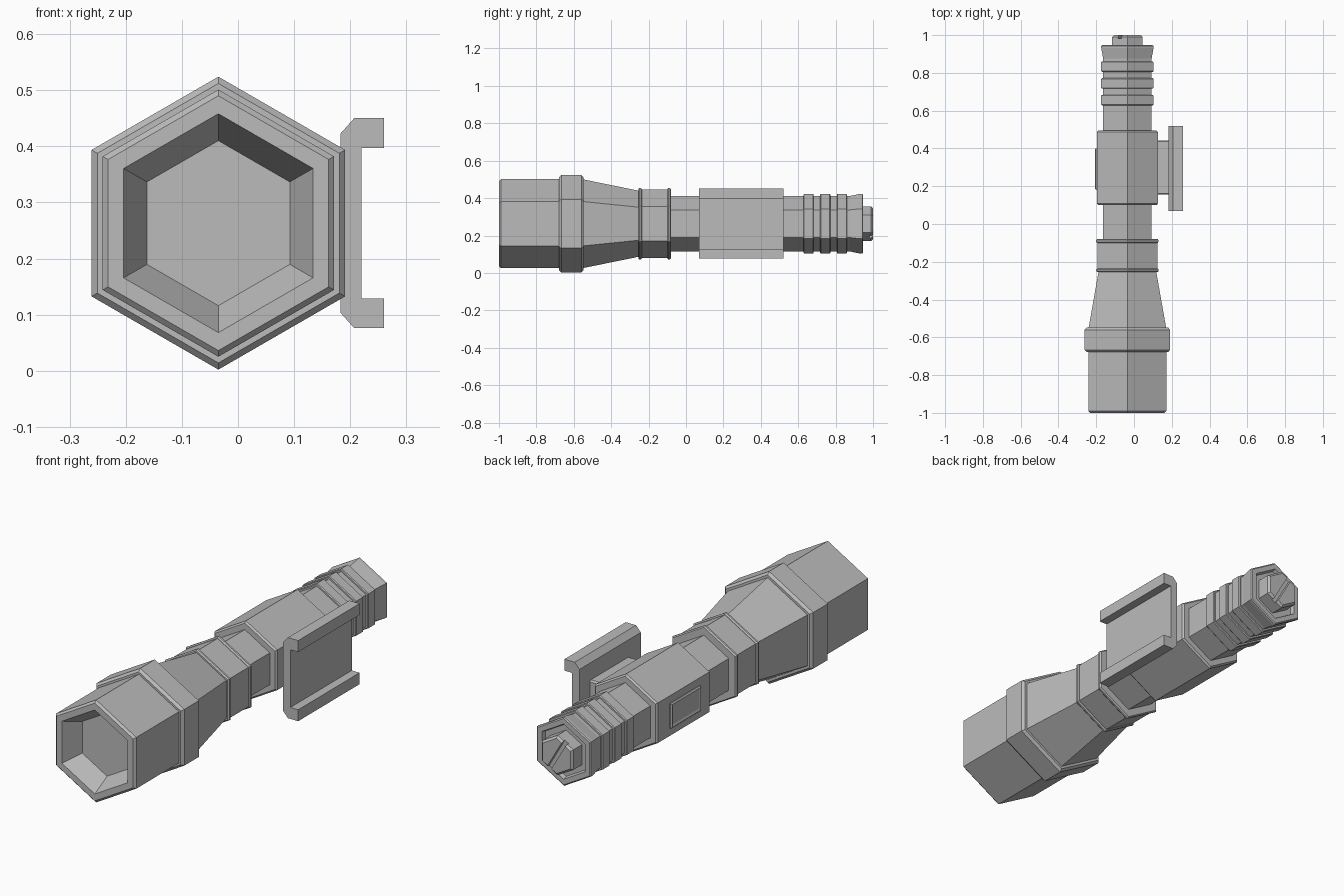
import bpy, bmesh
from math import sin, cos, pi
from mathutils import Matrix

if "Cube" in bpy.data.objects:
    bpy.data.objects.remove(bpy.data.objects["Cube"], do_unlink=True)

AX, AZ = -0.035, 0.263          # long axis of the body

grey = bpy.data.materials.new("grey")
grey.use_nodes = True
grey.diffuse_color = (0.5, 0.5, 0.5, 1)
grey.node_tree.nodes["Principled BSDF"].inputs["Base Color"].default_value = (0.5, 0.5, 0.5, 1)


def finish(name, bm):
    bmesh.ops.recalc_face_normals(bm, faces=bm.faces)
    mesh = bpy.data.meshes.new(name)
    bm.to_mesh(mesh)
    bm.free()
    mesh.materials.append(grey)
    ob = bpy.data.objects.new(name, mesh)
    bpy.context.scene.collection.objects.link(ob)
    return ob


def hex_part(name, profile):
    """Six-sided sweep of (y, radius) stations, capped at both ends."""
    bm = bmesh.new()
    rings = [[bm.verts.new((AX + r * cos(pi / 2 + k * pi / 3), y,
                            AZ + r * sin(pi / 2 + k * pi / 3))) for k in range(6)]
             for y, r in profile]
    for a, b in zip(rings, rings[1:]):
        for k in range(6):
            n = (k + 1) % 6
            bm.faces.new((a[k], a[n], b[n], b[k]))
    bm.faces.new(rings[0])
    bm.faces.new(rings[-1])
    return finish(name, bm)


def collar(name, y0, y1, r, c):
    return hex_part(name, [(y0, r - c), (y0 + c, r), (y1 - c, r), (y1, r - c)])


def box(name, lo, hi, bevel=0):
    bm = bmesh.new()
    size = [h - l for l, h in zip(lo, hi)]
    mid = [(h + l) / 2 for l, h in zip(lo, hi)]
    bmesh.ops.create_cube(bm, size=1, matrix=Matrix.Translation(mid) @ Matrix.Diagonal((*size, 1)))
    if bevel:
        bmesh.ops.bevel(bm, geom=bm.edges[:], offset=bevel, segments=1, affect='EDGES')
    return finish(name, bm)


# Head with the sunken lens, and the cone behind it
hex_part("head", [(-0.91, 0.147), (-1, 0.195), (-1, 0.227), (-0.99, 0.238), (-0.66, 0.238)])
collar("head_collar", -0.678, -0.548, 0.261, 0.012)
hex_part("cone", [(-0.56, 0.237), (-0.55, 0.237), (-0.25, 0.176), (-0.24, 0.176)])

# Neck with a raised bead at each end
hex_part("neck", [(-0.25, 0.183), (-0.085, 0.183)])
collar("neck_front_bead", -0.255, -0.235, 0.191, 0.006)
collar("neck_rear_bead", -0.1, -0.08, 0.191, 0.006)

# Tube and switch housing
hex_part("tube", [(-0.1, 0.148), (0.88, 0.148)])
collar("switch_housing", 0.1, 0.495, 0.186, 0.008)

# Grip rings and flared tail with a sunken end
for i in range(3):
    y = 0.628 + 0.089 * i
    collar(f"grip_ring_{i + 1}", y, y + 0.055, 0.16, 0.004)
hex_part("tail", [(0.86, 0.146), (0.875, 0.148), (0.932, 0.16), (0.943, 0.16),
                  (0.947, 0.154), (0.947, 0.128), (0.928, 0.122)])

# Tail button with a slot across it
button = hex_part("tail_button", [(0.92, 0.093), (0.99, 0.093), (1, 0.082)])
slot = box("slot_cutter", (-0.011, 0.982, -0.2), (0.011, 1.1, 0.2))
slot.matrix_world = Matrix.Translation((AX, 0, AZ)) @ Matrix.Rotation(-pi / 6, 4, 'Y')
slot.hide_render = True
slot.hide_set(True)
cut = button.modifiers.new("slot", 'BOOLEAN')
cut.operation = 'DIFFERENCE'
cut.object = slot
cut.solver = 'EXACT'

# Switch pad on the right flank, with a sunken centre
pad = box("switch_pad", (-0.22, 0.18, 0.205), (-0.18, 0.4, 0.321))
bm = bmesh.new()
bm.from_mesh(pad.data)
for v in bm.verts:
    v.co.x += 0.014
bm.faces.ensure_lookup_table()
outer = [f for f in bm.faces if f.normal.x < -0.9]
bmesh.ops.bevel(bm, geom=list(outer[0].edges), offset=0.005, segments=1, affect='EDGES')
outer = [f for f in bm.faces if f.normal.x < -0.99]
bmesh.ops.inset_region(bm, faces=outer, thickness=0.014, depth=-0.004)
bm.to_mesh(pad.data)
bm.free()

# Mount block and C-shaped rail on the left flank
box("rail_mount", (0.1, 0.155, AZ - 0.08), (0.195, 0.443, AZ + 0.08), 0.007)
half = [(0.22, 0.134), (0.26, 0.134), (0.26, 0.187), (0.207, 0.187), (0.183, 0.16)]
outline = half + [(x, -z) for x, z in reversed(half)]
bm = bmesh.new()
face = bm.faces.new([bm.verts.new((x, 0.07, AZ + z)) for x, z in outline])
new = bmesh.ops.extrude_face_region(bm, geom=[face])["geom"]
bmesh.ops.translate(bm, vec=(0, 0.45, 0), verts=[v for v in new if isinstance(v, bmesh.types.BMVert)])
if not face.is_valid or len(bm.faces) < len(outline) + 2:
    bm.faces.new([v for v in bm.verts if v.co.y < 0.1])
finish("rail", bm)
